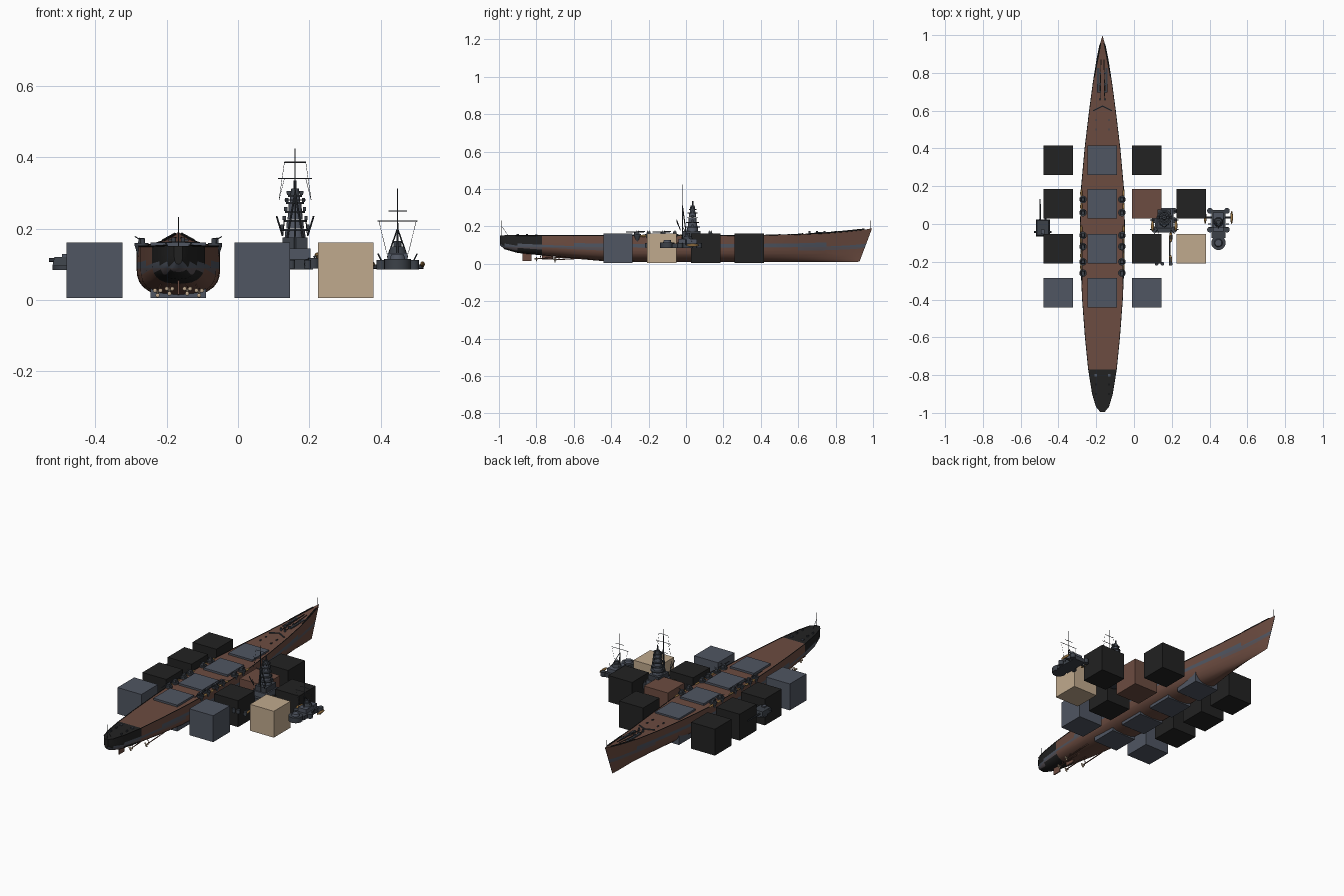
import bpy, bmesh, math
from mathutils import Vector, Matrix

cube = bpy.data.objects.get("Cube")
if cube:
    bpy.data.objects.remove(cube)

COLOURS = {
    "slate": (.08, .093, .122), "black": (.016, .016, .016), "brown": (.15, .072, .052),
    "tan": (.53, .40, .27), "hull_low_blend": (.125, .077, .07), "hull_high_blend": (.1, .085, .095),
    "steel": (.045, .053, .066), "gold": (.34, .19, .06),
}
NAMES = list(COLOURS)
MATS = []
for name, rgb in COLOURS.items():
    m = bpy.data.materials.new(name)
    m.use_nodes = True
    m.diffuse_color = (*rgb, 1)
    m.node_tree.nodes["Principled BSDF"].inputs["Base Color"].default_value = (*rgb, 1)
    MATS.append(m)


class Part:
    """Collects primitives into one named object placed at an origin."""
    def __init__(self, name, origin=(0, 0, 0)):
        self.name, self.origin, self.bm = name, origin, bmesh.new()

    def paint(self, verts, colour):
        for f in {f for v in verts for f in v.link_faces}:
            f.material_index = NAMES.index(colour)

    def box(self, centre, size, colour="steel", taper=1):
        vs = bmesh.ops.create_cube(self.bm, size=1)["verts"]
        for v in vs:
            k = taper if v.co.z > 0 else 1
            v.co = Vector((v.co.x * size[0] * k, v.co.y * size[1] * k, v.co.z * size[2])) + Vector(centre)
        self.paint(vs, colour)

    def rod(self, a, b, r=.0015, r2=None, colour="steel", sides=6):
        a, b = Vector(a), Vector(b)
        turn = (b - a).to_track_quat('Z', 'Y').to_matrix().to_4x4()
        vs = bmesh.ops.create_cone(self.bm, cap_ends=True, segments=sides, radius1=r,
                                   radius2=r if r2 is None else r2, depth=(b - a).length,
                                   matrix=Matrix.Translation((a + b) / 2) @ turn)["verts"]
        self.paint(vs, colour)

    def drum(self, x, y, z0, z1, r, r2=None, colour="steel", sides=14):
        self.rod((x, y, z0), (x, y, z1), r, r2, colour, sides)

    def ball(self, centre, size, colour):
        vs = bmesh.ops.create_uvsphere(self.bm, u_segments=10, v_segments=6, radius=.5)["verts"]
        for v in vs:
            v.co = Vector(p * s + c for p, s, c in zip(v.co, size, centre))
        self.paint(vs, colour)

    def finish(self, smooth=True):
        mesh = bpy.data.meshes.new(self.name)
        bmesh.ops.recalc_face_normals(self.bm, faces=self.bm.faces[:])
        self.bm.to_mesh(mesh)
        self.bm.free()
        for m in MATS:
            mesh.materials.append(m)
        ob = bpy.data.objects.new(self.name, mesh)
        ob.location = self.origin
        bpy.context.collection.objects.link(ob)
        if smooth:
            bpy.ops.object.select_all(action='DESELECT')
            ob.select_set(True)
            bpy.context.view_layer.objects.active = ob
            bpy.ops.object.shade_smooth_by_angle(angle=math.radians(35))


HULL_X = -.167

# Hull stations: y, half width, keel height, deck height, bow sharpness
STATIONS = [
    (-.995, .012, .10, .152, 0), (-.97, .032, .078, .152, 0), (-.9, .053, .058, .151, 0),
    (-.77, .074, .045, .15, 0), (-.6, .091, .028, .15, 0), (-.4, .106, .011, .15, 0),
    (-.2, .115, .009, .15, 0), (0, .117, .009, .15, 0), (.2, .111, .009, .15, 0),
    (.4, .093, .009, .152, .2), (.6, .069, .009, .156, .5), (.75, .049, .009, .163, .8),
    (.87, .03, .009, .173, 1), (.95, .014, .01, .182, 1), (.995, .001, .012, .19, 1)]
hull = Part("hull", (HULL_X, 0, 0))
STEPS = 9
rings = []
for y, w, low, top, sharp in STATIONS:
    half = []
    for i in range(STEPS + 1):
        u = (i / STEPS) ** 1.5
        full = (1 - (1 - min(1, u * 1.8)) ** 2.5) ** .4
        x = w * (full * (1 - sharp) + u ** .8 * sharp)
        rake = .07 * (1 - u) * max(0, (y - .75) / .25) ** 2
        half.append((x, y - rake, low + (top - low) * u))
    ring = [(-x, a, b) for x, a, b in reversed(half)] + half[1:]
    rings.append([hull.bm.verts.new(p) for p in ring])
for r, s in zip(rings, rings[1:]):
    for i in range(len(r) - 1):
        hull.bm.faces.new((r[i], r[i + 1], s[i + 1], s[i]))
    hull.bm.faces.new((r[-1], r[0], s[0], s[-1])).tag = True
hull.bm.faces.new(rings[0])
hull.bm.faces.new(rings[-1])
BANDS = [(.055, "brown"), (.072, "hull_low_blend"), (.09, "hull_high_blend"), (1, "slate")]
for z, _ in BANDS[:3]:
    bmesh.ops.bisect_plane(hull.bm, geom=hull.bm.verts[:] + hull.bm.edges[:] + hull.bm.faces[:],
                           plane_co=(0, 0, z), plane_no=(0, 0, 1))
for f in hull.bm.faces:
    c = f.calc_center_median()
    colour = next(n for z, n in BANDS if c.z < z)
    if f.tag:
        colour = "black" if c.y < -.77 else "brown"
    f.material_index = NAMES.index(colour)
hull.finish()

# Foredeck and stern fittings
fit = Part("deck_fittings", (HULL_X, 0, 0))
fit.drum(0, .985, .185, .232, .0015)
fit.drum(0, -.985, .15, .232, .0015)
fit.rod((0, -.985, .2), (0, -.95, .151), .001)
for s in (-1, 1):
    fit.rod((s * .008, .87, .175), (s * .012, .66, .162), .0025, colour="black")
    fit.rod((0, .625, .16), (s * .05, .6, .158), .004, colour="steel")
    fit.rod((s * .043, .78, .167), (s * .01, .955, .185), .004, colour="black")
    fit.box((s * .022, .76, .167), (.012, .13, .007), "steel")
    fit.box((s * .036, -.8, .153), (.014, .014, .006), "slate")
    for y in (.66, .7, .74, .8):
        fit.drum(s * .013, y, .155, .175, .006)
    for y in (-.9, -.85, .5, .55):
        fit.box((s * .035, y, .155), (.006, .012, .01))
    for a, b in zip(STATIONS[1:-1], STATIONS[2:-1]):
        fit.rod((s * a[1], a[0], a[3] + .001), (s * b[1], b[0], b[3] + .001), .002, colour="black")
fit.finish()

# Side gun sponsons with boats along the deck edge
guns = Part("side_guns", (HULL_X, 0, 0))
for s in (-1, 1):
    for y in (.13, .06, -.06, -.12, -.2, -.26):
        guns.drum(s * .103, y, .118, .152, .009, .02)
        guns.drum(s * .103, y, .152, .16, .02)
        guns.box((s * .103, y, .167), (.02, .022, .014), "steel", .8)
        for d in (-.004, .004):
            guns.rod((s * .105, y + d, .168), (s * .122, y + d, .178), .0015)
        guns.ball((s * .112, y + .033, .15), (.012, .045, .012), "gold")
    guns.rod((s * .108, -.32, .17), (s * .108, -.22, .172), .003)
    guns.rod((s * .108, -.18, .17), (s * .108, -.08, .172), .003)
    for y in (-.27, -.13):
        guns.drum(s * .1, y, .15, .172, .007)
guns.finish()

# Propellers, shafts and rudder
drive = Part("propellers_and_rudder", (HULL_X, 0, 0))
for x, y, z in ((.025, -.8, .027), (.058, -.7, .022)):
    for s in (-1, 1):
        drive.rod((s * x, y, z), (s * x, y + .22, z + .012), .003, colour="brown")
        drive.rod((s * x, y - .012, z), (s * x, y + .008, z), .002, .005, "tan", 8)
        drive.rod((s * x, y + .02, z), (s * x * .8, y + .025, z + .03), .002, colour="brown")
        for k in range(3):
            a = math.tau * k / 3 + .5
            drive.ball((s * x + .009 * math.cos(a), y, z + .009 * math.sin(a)), (.012, .006, .012), "tan")
drive.box((0, -.85, .035), (.006, .05, .04), "brown")
drive.box((0, -.74, .035), (.008, .06, .022), "brown")
drive.finish()

# Colour blocks in four columns
ROWS = (.338, .106, -.13, -.363)
GRID = {-.402: ("black", "black", "black", "slate"), HULL_X: ("slate",) * 4,
        .068: ("black", "brown", "black", "slate"), .302: (None, "black", "tan", None)}
for x, column in GRID.items():
    for n, (y, colour) in enumerate(zip(ROWS, column)):
        if colour:
            block = Part(f"{colour}_block", (x, y, .0835))
            block.box((0, 0, 0), (.156,) * 3, colour)
            block.finish(False)

# Main tower: tiered decks, funnel-side lights, tripod mast
tower = Part("main_tower", (.16, 0, 0))
tower.box((0, .02, .1), (.1, .13, .03))
tower.box((0, .03, .13), (.085, .11, .03), "slate")
tower.box((0, .03, .16), (.07, .095, .03))
TIERS = [(.175, .04), (.2, .034), (.225, .029), (.25, .026), (.27, .02)]
for z, r in TIERS:
    tower.drum(0, .035, z, z + .02, r * .75, r * .7, "slate")
    tower.drum(0, .035, z + .019, z + .024, r, r, "steel")
    for s in (-1, 1):
        tower.box((s * r * .9, .035, z + .03), (.009, .012, .012))
tower.drum(0, .035, .29, .312, .014, .011)
tower.rod((-.024, .035, .302), (.024, .035, .302), .004)
tower.drum(0, .035, .31, .335, .004)
tower.drum(0, -.018, .1, .425, .003, .0012)
for s in (-1, 1):
    tower.rod((s * .035, .01, .1), (0, -.018, .3), .003)
    tower.rod((s * .035, -.03, .18), (s * .052, -.05, .235), .0025)
    tower.rod((s * .035, -.03, .18), (s * .03, -.05, .225), .0015)
    tower.ball((s * .062, -.01, .125), (.016, .055, .016), "gold")
    for y in (.07, .02, -.03):
        tower.drum(s * .052, y, .088, .118, .016)
        tower.rod((s * .052, y, .12), (s * .074, y, .13), .003)
    for z in (.34, .386):
        tower.rod((s * .045, -.018, .28), (s * .03, -.018, z), .0006)
for z, w in ((.34, .048), (.386, .03), (.28, .03)):
    tower.rod((-w, -.018, z), (w, -.018, z), .0015)
tower.finish()

# Loose boats and searchlights behind the tower
boats = Part("boats_and_searchlights", (.16, -.18, .1))
for x, y in ((-.045, .01), (.035, .11), (.033, -.01)):
    boats.ball((x, y, 0), (.018, .055, .018), "gold")
    boats.box((x, y, .007), (.008, .025, .012), "steel")
for x in (-.04, -.01, .035):
    boats.drum(x, -.03, -.012, .012, .01)
boats.rod((.03, -.04, 0), (.03, .12, 0), .004)
boats.finish()

# Aft tower with gun turret, boats and mast
aft = Part("aft_tower", (.447, 0, 0))
aft.box((0, 0, .097), (.075, .15, .024))
aft.box((0, .01, .12), (.055, .1, .024), "slate")
aft.drum(0, .01, .13, .15, .026, .02)
aft.drum(0, .01, .15, .165, .012)
aft.drum(0, -.1, .085, .115, .038, colour="steel", sides=20)
aft.drum(0, -.1, .115, .128, .022, .018, "slate")
aft.drum(0, -.02, .12, .312, .003, .001)
for s in (-1, 1):
    aft.rod((s * .028, .03, .12), (0, -.02, .2), .002)
    aft.ball((s * .07, .035, .1), (.014, .07, .016), "gold")
    aft.rod((s * .03, .035, .093), (s * .072, .035, .093), .006)
    aft.rod((s * .04, .0, .1), (s * .055, 0, .13), .002)
    aft.rod((s * .03, -.02, .13), (s * .052, -.02, .22), .0006)
    for y in (.07, -.03):
        aft.drum(s * .045, y, .086, .112, .015)
for z, w in ((.222, .056), (.25, .026)):
    aft.rod((-w, -.02, z), (w, -.02, z), .0015)
aft.finish()

# Spare main gun turret
turret = Part("gun_turret", (-.483, -.012, 0))
turret.drum(0, 0, .084, .096, .036, colour="steel", sides=20)
turret.box((0, -.008, .108), (.074, .09, .026), "steel", .85)
turret.rod((-.046, -.03, .112), (.046, -.03, .112), .006)
turret.box((0, -.03, .124), (.02, .024, .01), "slate")
for x in (-.014, .014):
    turret.rod((x, .03, .107), (x, .145, .107), .005, .003, "steel", 10)
turret.finish()
